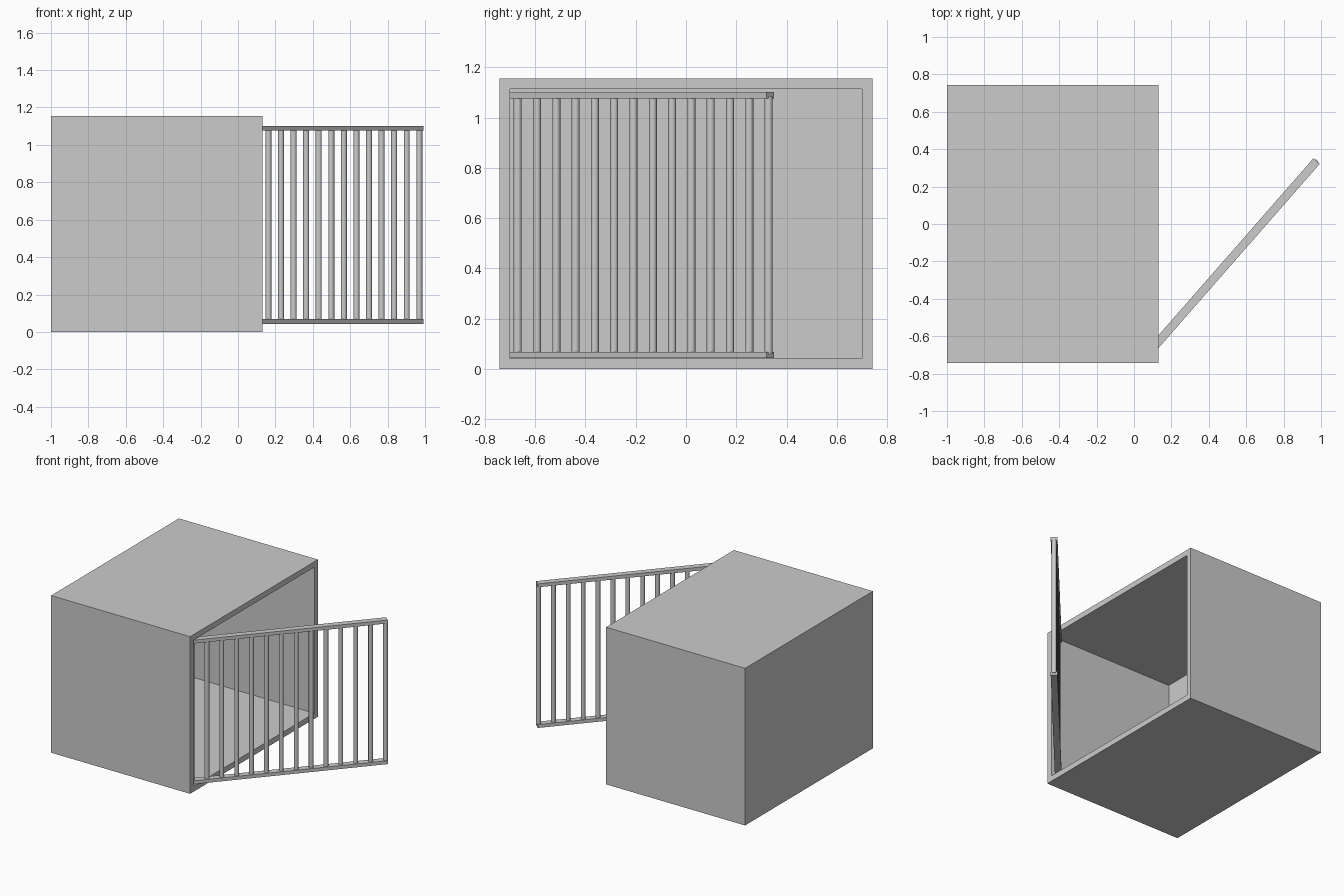
import bpy, bmesh
from math import atan2, cos, sin
from mathutils import Vector, Matrix

if "Cube" in bpy.data.objects:
    bpy.data.objects.remove(bpy.data.objects["Cube"])


def add_object(name, bm):
    bmesh.ops.recalc_face_normals(bm, faces=bm.faces)
    mesh = bpy.data.meshes.new(name)
    bm.to_mesh(mesh)
    bm.free()
    obj = bpy.data.objects.new(name, mesh)
    bpy.context.collection.objects.link(obj)
    return obj


def box_bmesh(lo, hi):
    bm = bmesh.new()
    bmesh.ops.create_cube(bm, size=1)
    lo, hi = Vector(lo), Vector(hi)
    for v in bm.verts:
        v.co = (lo + hi) / 2 + v.co * (hi - lo)
    return bm


# Crate shell: inset the open side and push it in to hollow the box
FRONT_X, WALL, DEPTH = 0.13, 0.041, 1.02
bm = box_bmesh((-1, -0.742, 0), (FRONT_X, 0.742, 1.155))
bm.normal_update()
opening = max(bm.faces, key=lambda f: f.normal.x)
bmesh.ops.inset_region(bm, faces=[opening], thickness=WALL, use_even_offset=True)
pushed = bmesh.ops.extrude_face_region(bm, geom=[opening])["geom"]
verts = [g for g in pushed if isinstance(g, bmesh.types.BMVert)]
bmesh.ops.translate(bm, verts=verts, vec=(-DEPTH, 0, 0))
if opening.is_valid:
    bmesh.ops.delete(bm, geom=[opening], context='FACES_ONLY')
add_object("crate_shell", bm)

# Swung-open gate, laid out along its own x axis from the hinge
hinge, tip = Vector((0.082, -0.685, 0)), Vector((0.976, 0.336, 0))
length = (tip - hinge).length
angle = atan2(tip.y - hinge.y, tip.x - hinge.x)
gate = Matrix.Translation(hinge) @ Matrix.Rotation(angle, 4, 'Z')

# Top and bottom rails
for name, z in (("bottom_rail", 0.043), ("top_rail", 1.077)):
    bm = box_bmesh((0, -0.0225, z), (length, 0.0225, z + 0.025))
    add_object(name, bm).matrix_world = gate

# Round bars
BARS, MARGIN, Z0, Z1 = 14, 0.0205, 0.06, 1.085
for i in range(BARS):
    bm = bmesh.new()
    bmesh.ops.create_cone(bm, cap_ends=True, segments=16, radius1=0.016,
                          radius2=0.016, depth=Z1 - Z0)
    for f in bm.faces:
        f.smooth = abs(f.normal.z) < 0.5
    bar = add_object(f"gate_bar_{i + 1}", bm)
    for e in bar.data.edges:
        a, b = (bar.data.vertices[k].co for k in e.vertices)
        e.use_edge_sharp = abs(a.z - b.z) < 1e-5
    x = MARGIN + i * (length - 0.01 - MARGIN) / (BARS - 1)
    bar.matrix_world = gate @ Matrix.Translation((x, 0, (Z0 + Z1) / 2))
